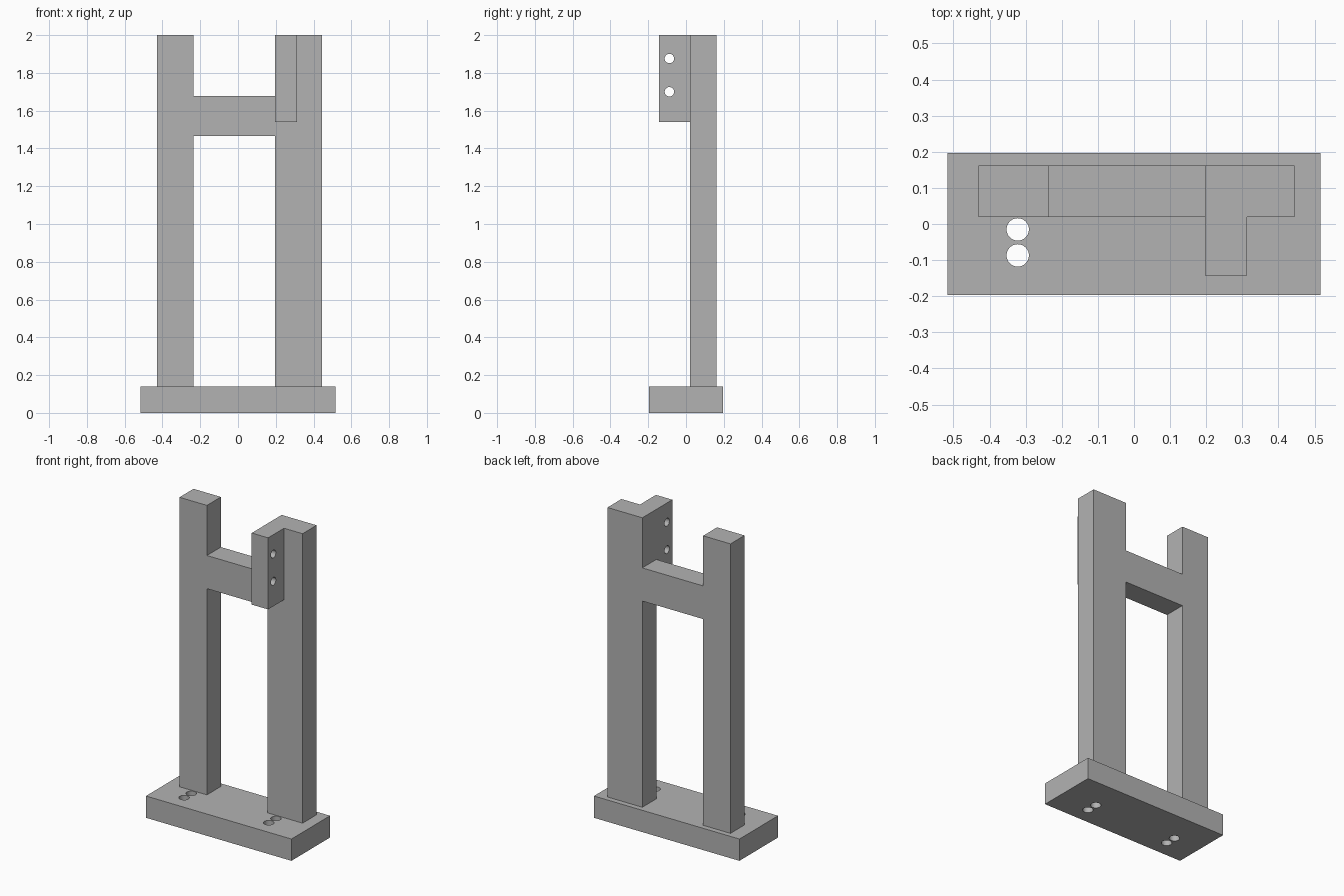
import bpy
import bmesh
from math import pi, radians
from mathutils import Matrix, Vector

default_cube = bpy.data.objects.get("Cube")
if default_cube:
    bpy.data.objects.remove(default_cube, do_unlink=True)

GREY = (0.45, 0.45, 0.45, 1)
metal = bpy.data.materials.new("plain grey")
metal.diffuse_color = GREY
metal.use_nodes = True
metal.node_tree.nodes["Principled BSDF"].inputs["Base Color"].default_value = GREY


def add_object(name, bm):
    mesh = bpy.data.meshes.new(name)
    bmesh.ops.recalc_face_normals(bm, faces=bm.faces)
    bm.to_mesh(mesh)
    bm.free()
    mesh.materials.append(metal)
    obj = bpy.data.objects.new(name, mesh)
    bpy.context.collection.objects.link(obj)
    return obj


def extrude_front_profile(name, profile, y0, y1):
    """Extrude an outline of (x, z) points from y0 to y1."""
    bm = bmesh.new()
    face = bm.faces.new([bm.verts.new((x, y0, z)) for x, z in profile])
    result = bmesh.ops.extrude_face_region(bm, geom=[face])
    verts = [v for v in result["geom"] if isinstance(v, bmesh.types.BMVert)]
    bmesh.ops.translate(bm, verts=verts, vec=(0, y1 - y0, 0))
    return add_object(name, bm)


def block(name, x0, x1, y0, y1, z0, z1):
    return extrude_front_profile(name, [(x0, z0), (x1, z0), (x1, z1), (x0, z1)], y0, y1)


def drill(obj, centres, radius, axis):
    """Cut round through holes along the given axis."""
    bm = bmesh.new()
    turn = Vector((0, 0, 1)).rotation_difference(Vector(axis)).to_matrix().to_4x4()
    for centre in centres:
        bmesh.ops.create_cone(bm, cap_ends=True, segments=32, radius1=radius,
                              radius2=radius, depth=0.4,
                              matrix=Matrix.Translation(centre) @ turn)
    cutter = add_object("hole_cutter", bm)
    cutter.hide_render = True
    cut = obj.modifiers.new("holes", "BOOLEAN")
    cut.operation = "DIFFERENCE"
    cut.solver = "EXACT"
    cut.object = cutter
    bpy.ops.object.select_all(action="DESELECT")
    bpy.context.view_layer.objects.active = obj
    obj.select_set(True)
    bpy.ops.object.modifier_apply(modifier=cut.name)
    bpy.data.objects.remove(cutter, do_unlink=True)
    bpy.ops.object.shade_smooth_by_angle(angle=radians(30))


# Shared dimensions
BASE_TOP, TOP = 0.14, 2.0
FRONT, BACK = 0.02, 0.162
RIGHT_OUT, RIGHT_IN = -0.43, -0.235
LEFT_IN, LEFT_OUT = 0.197, 0.445
BAR_LOW, BAR_HIGH = 1.465, 1.678

# Base plate with two pairs of mounting holes
base = block("base_plate", -0.517, 0.517, -0.196, 0.196, 0, BASE_TOP)
drill(base, [(x, y, BASE_TOP / 2) for x in (-0.322, 0.28) for y in (-0.015, -0.087)],
      0.031, (0, 0, 1))

# Two uprights and their crossbar in one piece
extrude_front_profile("upright_frame", [
    (RIGHT_OUT, BASE_TOP), (RIGHT_IN, BASE_TOP), (RIGHT_IN, BAR_LOW),
    (LEFT_IN, BAR_LOW), (LEFT_IN, BASE_TOP), (LEFT_OUT, BASE_TOP),
    (LEFT_OUT, TOP), (LEFT_IN, TOP), (LEFT_IN, BAR_HIGH),
    (RIGHT_IN, BAR_HIGH), (RIGHT_IN, TOP), (RIGHT_OUT, TOP)], FRONT, BACK)

# Forward lug with two cross holes
lug = block("front_lug", LEFT_IN, 0.313, -0.142, FRONT, 1.54, TOP)
drill(lug, [(0.255, -0.088, z) for z in (1.7, 1.876)], 0.025, (1, 0, 0))
